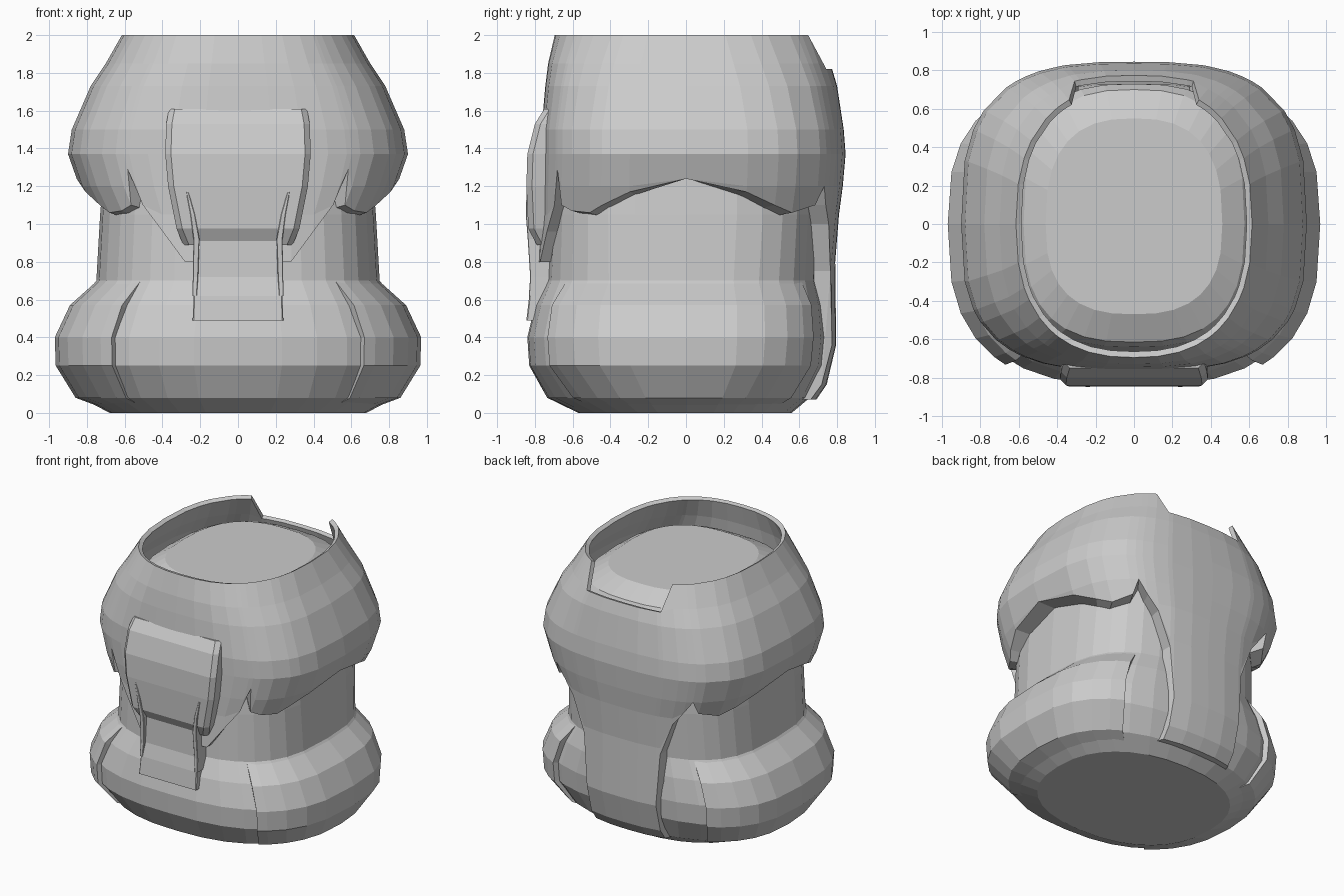
import bpy, bmesh

if "Cube" in bpy.data.objects:
    bpy.data.objects.remove(bpy.data.objects["Cube"])

grey = bpy.data.materials.new("plain grey")
grey.diffuse_color = (0.6, 0.6, 0.6, 1)
grey.use_nodes = True
grey.node_tree.nodes["Principled BSDF"].inputs["Base Color"].default_value = grey.diffuse_color


def finish(name, bm):
    bmesh.ops.remove_doubles(bm, verts=bm.verts, dist=0.0005)
    bmesh.ops.recalc_face_normals(bm, faces=bm.faces)
    me = bpy.data.meshes.new(name)
    bm.to_mesh(me)
    bm.free()
    me.materials.append(grey)
    ob = bpy.data.objects.new(name, me)
    bpy.context.collection.objects.link(ob)
    return ob


def thicken(ob, amount, outward):
    """Make the shell face the given way, then thicken it inwards."""
    if sum(p.normal.dot(outward(p.center)) * p.area for p in ob.data.polygons) < 0:
        ob.data.flip_normals()
    mod = ob.modifiers.new("thickness", 'SOLIDIFY')
    mod.thickness = amount
    mod.offset = -1


def lerp(table, t):
    """Piecewise linear lookup in rows of (key, values...)."""
    if t <= table[0][0]:
        return table[0][1:]
    for p, q in zip(table, table[1:]):
        if t <= q[0]:
            k = (t - p[0]) / (q[0] - p[0])
            return [u + (v - u) * k for u, v in zip(p[1:], q[1:])]
    return table[-1][1:]


# squareness of the section by height
squareness = [(0, 2.3), (.25, 2.75), (.6, 2.8), (1.2, 3.0), (1.5, 3.0), (1.75, 2.8), (2.0, 2.45)]


def point(profile, f, front, z, sx=1, scale=1):
    """Point on a rounded-square section; f is the fraction of half width."""
    a, yf, yb = lerp(profile, z)
    n = lerp(squareness, z)[0]
    s = max(0, 1 - abs(f) ** n) ** (1 / n)
    return (sx * a * f * scale, (-yf if front else yb) * s * scale, z)


def skin(bm, columns, closed):
    vs = [[bm.verts.new(p) for p in col] for col in columns]
    for i in range(len(vs) if closed else len(vs) - 1):
        A, B = vs[i], vs[(i + 1) % len(vs)]
        for k in range(len(A) - 1):
            bm.faces.new((A[k], B[k], B[k + 1], A[k + 1]))
    return vs


def around(front, back):
    """Full ring of (f, side, sign) from front middle, anticlockwise."""
    right = [(f, True, 1) for f in front] + [(f, False, 1) for f in back[-2::-1]]
    left = [(f, s, -1) for f, s, _ in right[-2:0:-1]]
    return right + left


# inner body: rows of (z, half width, front depth, back depth)
body = [(0, .68, .57, .56), (.08, .83, .735, .655), (.25, .93, .83, .73),
        (.40, .93, .84, .745), (.57, .85, .80, .73), (.70, .75, .74, .70),
        (1.05, .73, .72, .71), (1.4, .70, .69, .70), (1.75, .62, .64, .73),
        (1.81, .575, .615, .70), (1.88, .46, .47, .55)]
fs = [0, .25, .45, .62, .75, .85, .93, .98, 1]
bm = bmesh.new()
cols = [[point(body, f, s, r[0], sx) for r in body] for f, s, sx in around(fs, fs)]
vs = skin(bm, cols, True)
bm.faces.new([c[-1] for c in vs])
bm.faces.new([c[0] for c in vs][::-1])
finish("inner_body", bm)

# raised hip pads wrapping each side
hip = [(.02, .70, .58, .56), (.08, .86, .74, .67), (.25, .965, .85, .76),
       (.40, .97, .86, .775), (.57, .89, .83, .76), (.70, .745, .735, .695)]
hf = [.69, .75, .85, .93, .98, 1]
hb = [.66, .75, .85, .93, .98, 1]
for side, sx in (("right", 1), ("left", -1)):
    bm = bmesh.new()
    ring = [(f, True) for f in hf] + [(f, False) for f in hb[-2::-1]]
    skin(bm, [[point(hip, f, s, r[0], sx) for r in hip] for f, s in ring], False)
    ob = finish("hip_pad_" + side, bm)
    thicken(ob, .06, lambda c: c * 1)

# outer vest with front bib, back strap, side arches and collar notch
vest = [(.07, .74, .76, .69), (.15, .74, .76, .745), (.36, .74, .78, .795),
        (.80, .74, .79, .79), (1.05, .76, .775, .81), (1.2, .84, .77, .83),
        (1.37, .90, .765, .845), (1.5, .88, .765, .835), (1.73, .78, .745, .80),
        (1.85, .70, .73, .765), (2.0, .615, .695, .72)]
# (f, lower edge height)
front_edge = [(0, .8), (.2, .8), (.38, .8), (.53, .96), (.64, 1.1), (.67, 1.29),
              (.72, 1.1), (.80, 1.07), (.89, 1.06), (.93, 1.1), (.98, 1.17), (1, 1.24)]
back_edge = [(0, .07), (.2, .07), (.39, .07), (.43, .75), (.55, 1.0), (.63, 1.1),
             (.68, 1.2), (.74, 1.1), (.87, 1.06), (.93, 1.1), (.98, 1.17), (1, 1.24)]
bm = bmesh.new()
cols = []
for f, s, sx in around([e[0] for e in front_edge], [e[0] for e in back_edge]):
    low = lerp(front_edge if s else back_edge, f)[0]
    top = 2.0 if s or f > .5 else 1.82
    # lip that turns the lower edge in to meet the body
    drop = .015 if .7 < f < 1 else 0
    lip = point(body, f, s, low - drop, sx, .98)
    cols.append([lip] + [point(vest, f, s, min(max(r[0], low), top), sx) for r in vest])
skin(bm, cols, True)
ob = finish("outer_vest", bm)
thicken(ob, .032, lambda c: c * 1 if c.z > 1.3 else c * 0)


def slab(name, rows, c, back=-.68):
    """Chamfered block lofted upward from rows of (z, centre x, half width, front y)."""
    bm = bmesh.new()
    rings = []
    for z, x, w, y in rows:
        half = [(w, back), (w, y + c), (w - c, y)]
        ring = half + [(-u, v) for u, v in half[::-1]]
        rings.append([(x + u, v, z) for u, v in ring])
    vs = skin(bm, [list(col) for col in zip(*rings)], True)
    bm.faces.new([v[0] for v in vs])
    bm.faces.new([v[-1] for v in vs])
    finish(name, bm)


# chest pouch and the strap hanging beneath it
slab("chest_pouch", [(.89, 0, .29, -.79), (.975, 0, .325, -.835), (1.2, 0, .37, -.845),
                     (1.37, 0, .385, -.84), (1.53, 0, .38, -.80), (1.61, 0, .365, -.75)], .03)
slab("front_strap", [(.49, 0, .24, -.845), (.62, 0, .235, -.83), (.72, 0, .225, -.805),
                     (.95, 0, .21, -.80)], .006)
# thin raised seams beside the strap
for side, sx in (("right", 1), ("left", -1)):
    slab("strap_seam_" + side, [(.62, sx * .23, .012, -.832), (.72, sx * .225, .014, -.825),
                                (.92, sx * .22, .016, -.838), (1.05, sx * .24, .012, -.848),
                                (1.22, sx * .28, .004, -.843)], .003)
